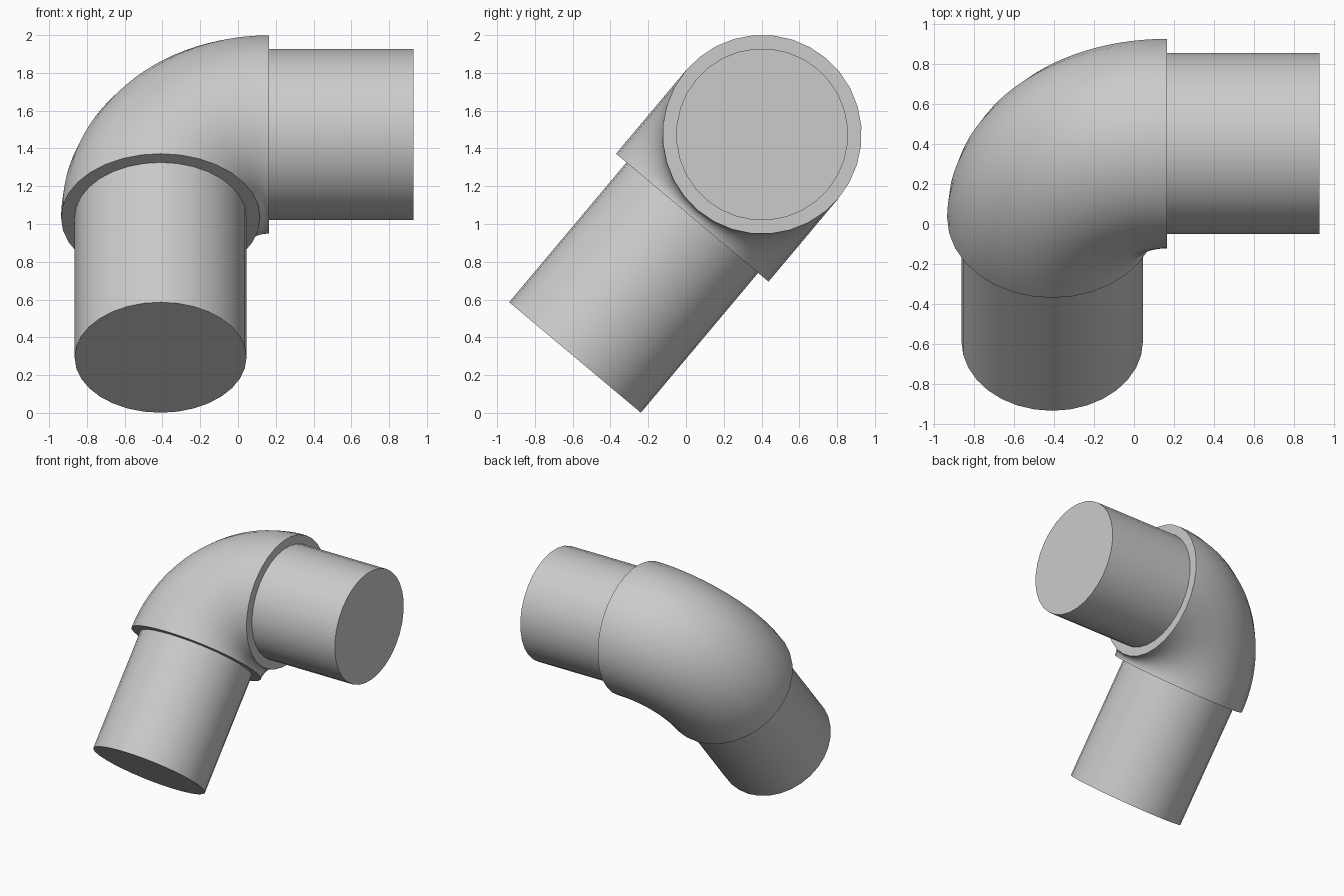
import bpy, bmesh
from math import sin, cos, pi, radians
from mathutils import Vector

cube = bpy.data.objects.get("Cube")
if cube:
    bpy.data.objects.remove(cube, do_unlink=True)

SIDES = 32
BEND = 0.575           # centreline radius of the elbow
COLLAR, PIPE = 0.527, 0.455

# Axes: one outlet runs along +x, the other slopes forward and down
side = Vector((1, 0, 0))
down = Vector((0, -sin(radians(40)), -cos(radians(40))))
normal = side.cross(down)
outlet = Vector((0.165, 0.403, 1.474))
pivot = outlet + down * BEND

grey = bpy.data.materials.new("plain grey")
grey.use_nodes = True
grey.diffuse_color = (0.6, 0.6, 0.6, 1)
grey.node_tree.nodes["Principled BSDF"].inputs["Base Color"].default_value = (0.6, 0.6, 0.6, 1)


def sweep(name, stations, radius):
    """Closed round solid through (centre, in-plane radial direction) stations."""
    bm = bmesh.new()
    rings = []
    for centre, radial in stations:
        rings.append([bm.verts.new(centre + radius * (radial * cos(a) + normal * sin(a)))
                      for a in (2 * pi * i / SIDES for i in range(SIDES))])
    for r0, r1 in zip(rings, rings[1:]):
        for i in range(SIDES):
            j = (i + 1) % SIDES
            bm.faces.new((r0[i], r0[j], r1[j], r1[i]))
    bm.faces.new(rings[0])
    bm.faces.new(rings[-1])
    bmesh.ops.recalc_face_normals(bm, faces=bm.faces)
    mesh = bpy.data.meshes.new(name)
    bm.to_mesh(mesh)
    bm.free()
    mesh.materials.append(grey)
    obj = bpy.data.objects.new(name, mesh)
    bpy.context.collection.objects.link(obj)
    bpy.ops.object.select_all(action='DESELECT')
    obj.select_set(True)
    bpy.context.view_layer.objects.active = obj
    bpy.ops.object.shade_smooth_by_angle(angle=radians(30))
    return obj


# Quarter-turn elbow
steps = 24
bend = []
for k in range(steps + 1):
    t = pi / 2 * k / steps
    radial = -side * sin(t) - down * cos(t)
    bend.append((pivot + radial * BEND, radial))
sweep("elbow", bend, COLLAR)

# Straight pipes, seated a little inside the elbow
inset = 0.02
lower = pivot - side * BEND
sweep("side_pipe", [(outlet + side * d, -down) for d in (-inset, 0.765)], PIPE)
sweep("lower_pipe", [(lower + down * d, -side) for d in (-inset, 0.966)], PIPE)
